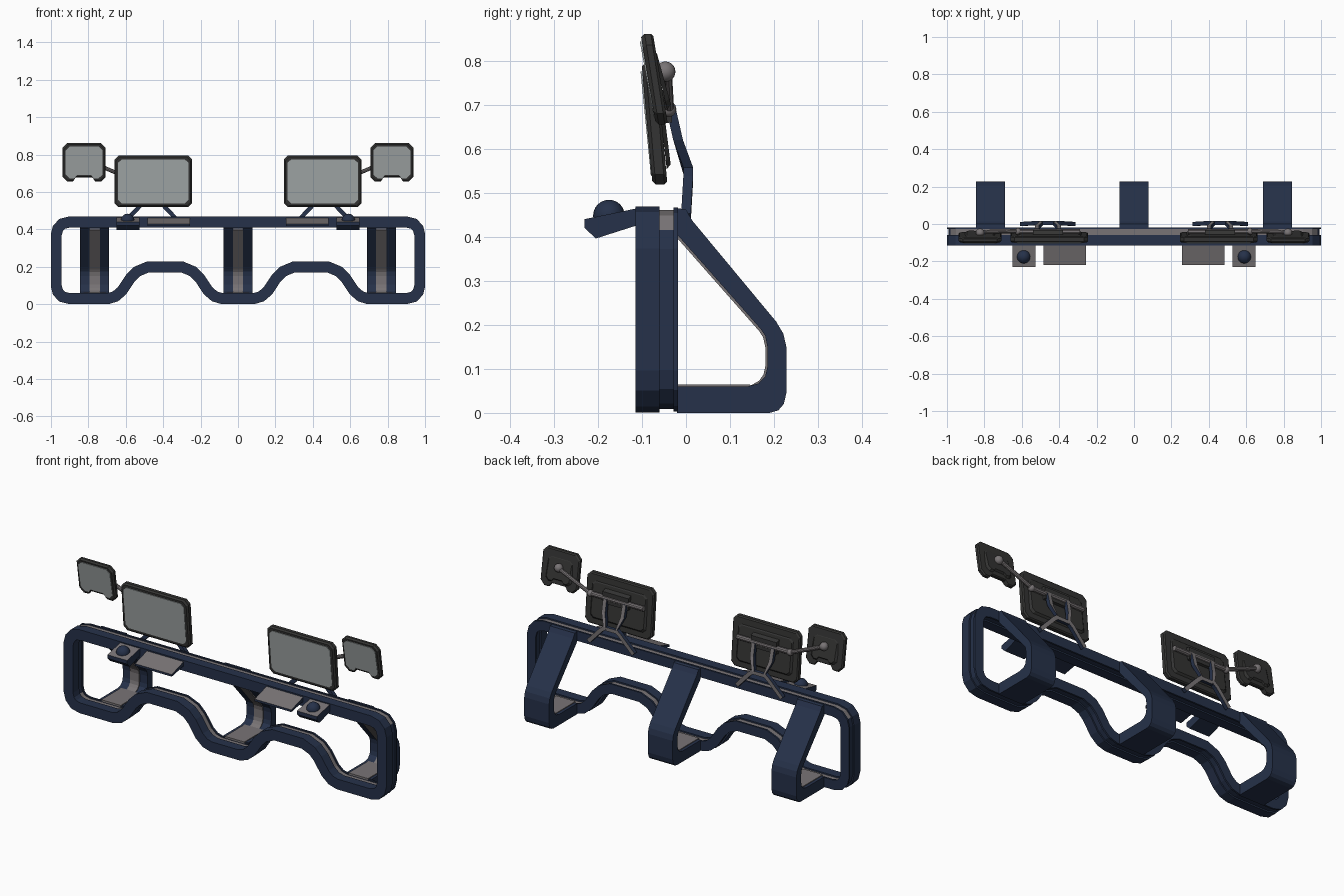
import bpy, bmesh, math
from mathutils import Vector

if "Cube" in bpy.data.objects:
    bpy.data.objects.remove(bpy.data.objects["Cube"])


def mat(name, c):
    m = bpy.data.materials.new(name)
    m.diffuse_color = (*c, 1)
    m.use_nodes = True
    m.node_tree.nodes["Principled BSDF"].inputs["Base Color"].default_value = m.diffuse_color
    return m


NAVY = mat("navy", (0.019, 0.031, 0.068))
GRAY = mat("warm_gray", (0.19, 0.175, 0.18))
DARK = mat("charcoal", (0.034, 0.034, 0.033))
GLASS = mat("screen_gray", (0.37, 0.40, 0.40))


def finish(name, bm, mats, rule=None, smooth=False):
    bmesh.ops.recalc_face_normals(bm, faces=bm.faces)
    bm.normal_update()
    if rule:
        for f in bm.faces:
            f.material_index = int(rule(f.normal))
    me = bpy.data.meshes.new(name)
    bm.to_mesh(me)
    bm.free()
    for m in mats:
        me.materials.append(m)
    if smooth:
        for p in me.polygons:
            p.use_smooth = True
    ob = bpy.data.objects.new(name, me)
    bpy.context.collection.objects.link(ob)
    return ob


def loft(name, rings, mats, rule=None, closed=False):
    """Join equal-length vertex rings; cap the ends, or close into a loop."""
    bm = bmesh.new()
    vs = [[bm.verts.new(p) for p in r] for r in rings]
    n, m = len(rings[0]), len(rings)
    for i in range(m if closed else m - 1):
        a, b = vs[i], vs[(i + 1) % m]
        for j in range(n):
            bm.faces.new((a[j], a[(j + 1) % n], b[(j + 1) % n], b[j]))
    if not closed:
        bm.faces.new(vs[0])
        bm.faces.new(vs[-1])
    return finish(name, bm, mats, rule)


def side_prism(name, yz, x0, x1, mats, rule=None):
    return loft(name, [[(x, y, z) for y, z in yz] for x in (x0, x1)], mats, rule)


def rod(name, a, b, r, mats, n=10, rule=None):
    a, b = Vector(a), Vector(b)
    d = (b - a).normalized()
    u = d.cross(Vector((0, 1, 0))).normalized()
    v = d.cross(u)
    ang = [math.tau * (i + 0.5) / n for i in range(n)]
    return loft(name, [[c + (u * math.cos(t) + v * math.sin(t)) * r for t in ang]
                       for c in (a, b)], mats, rule)


def ball(name, c, r, m):
    bm = bmesh.new()
    bmesh.ops.create_uvsphere(bm, u_segments=20, v_segments=12, radius=r)
    bmesh.ops.translate(bm, verts=bm.verts, vec=c)
    return finish(name, bm, [m], smooth=True)


def band(name, path, half, y0, y1, mats, rule=None):
    """Closed rectangular band following a path in x and z."""
    rings, n = [], len(path)
    for i in range(n):
        p0, p, p1 = (Vector(path[k % n]) for k in (i - 1, i, i + 1))
        d0, d1 = (p - p0).normalized(), (p1 - p).normalized()
        n0, n1 = Vector((-d0.y, d0.x)), Vector((-d1.y, d1.x))
        m = (n0 + n1).normalized()
        m = m * half / max(m.dot(n0), 0.5)
        a, b = p - m, p + m
        rings.append([(a.x, y0, a.y), (b.x, y0, b.y), (b.x, y1, b.y), (a.x, y1, a.y)])
    return loft(name, rings, mats, rule, closed=True)


# Wavy frame: right half of its centre line, mirrored to the left
half = [(0.085, 0.03), (0.125, 0.042), (0.16, 0.072), (0.205, 0.14), (0.24, 0.175),
        (0.30, 0.2), (0.48, 0.2), (0.54, 0.175), (0.575, 0.14), (0.62, 0.072),
        (0.655, 0.042), (0.695, 0.03), (0.90, 0.03), (0.94, 0.04), (0.963, 0.065),
        (0.972, 0.10), (0.972, 0.37), (0.963, 0.405), (0.94, 0.43), (0.90, 0.44)]
path = half + [(-x, z) for x, z in reversed(half)]
band("front_frame", path, 0.029, -0.115, -0.06, [NAVY])
band("frame_channel", path, 0.021, -0.06, -0.028, [NAVY, GRAY], lambda n: n.z > 0.3)
band("frame_back_rim", path, 0.027, -0.028, -0.018, [NAVY])

# Three rear support legs with a gray inner lining
outer = [(-0.02, 0.465), (0.0, 0.462), (0.014, 0.437), (0.205, 0.207), (0.221, 0.18),
         (0.228, 0.15), (0.228, 0.045), (0.222, 0.02), (0.21, 0.006), (0.19, 0)]
inner = [(0.14, 0.06), (0.165, 0.067), (0.18, 0.083), (0.185, 0.105),
         (0.185, 0.15), (0.18, 0.175), (0.17, 0.19), (-0.02, 0.405)]
lining = [(0.15, 0.064), (0.166, 0.073), (0.176, 0.087), (0.18, 0.105),
          (0.18, 0.15), (0.175, 0.172), (0.166, 0.186), (-0.02, 0.397)]
for x, side in ((-0.767, "left"), (0, "centre"), (0.767, "right")):
    side_prism(side + "_leg", outer + [(-0.02, 0), (-0.02, 0.06)] + inner,
               x - 0.077, x + 0.077, [NAVY])
    side_prism(side + "_leg_lining", lining + inner[::-1], x - 0.028, x + 0.028, [GRAY])
    side_prism(side + "_leg_floor", [(-0.03, 0.055), (0.145, 0.055), (0.145, 0.064),
               (-0.03, 0.064)], x - 0.06, x + 0.06, [GRAY])


def display(name, s, cx, cz, outline, ins, slope, yf, thick):
    """Tilted screen: dark housing with bevelled front, rear pad and glass."""
    def ring(y, dx, pts=outline):
        hx = max(p[0] for p in pts)
        hz = max(p[1] for p in pts)
        return [(s * (cx + px * (1 - dx / hx)), y + slope * pz, cz + pz * (1 - dx / hz))
                for px, pz in pts]
    loft(name + "_housing", [ring(yf, 0.008), ring(yf + 0.008, 0),
         ring(yf + thick - 0.006, 0), ring(yf + thick, 0.006)], [DARK])
    loft(name + "_pad", [ring(yf + thick - 0.001, 0.035), ring(yf + thick + 0.008, 0.045)],
         [DARK])
    loft(name + "_glass", [ring(yf - 0.003, ins), ring(yf + 0.002, ins)], [GLASS])


def chamfered(hx, hz, c, notch=0, nw=0.045):
    pts = [(hx - c, hz), (hx, hz - c), (hx, -hz + c), (hx - c, -hz)]
    if notch:
        pts += [(nw + notch * 0.7, -hz), (nw, -hz + notch), (-nw, -hz + notch),
                (-nw - notch * 0.7, -hz)]
    return pts + [(-hx + c, -hz), (-hx, -hz + c), (-hx, hz - c), (-hx + c, hz)]


back_gray = lambda n: n.y > 0.5
for s, side in ((-1, "left"), (1, "right")):
    # Screens
    display(side + "_main_screen", s, 0.453, 0.657, chamfered(0.208, 0.138, 0.022),
            0.02, -0.085, -0.0885, 0.034)
    display(side + "_small_screen", s, 0.823, 0.758, chamfered(0.115, 0.103, 0.025, 0.022),
            0.017, -0.155, -0.086, 0.028)

    # Mounting bar, clips and splayed stand behind the main screen
    rod(side + "_mount_bar", (s * 0.29, -0.04, 0.69), (s * 0.63, -0.04, 0.69), 0.014, [GRAY])
    side_prism(side + "_mount_clip", [(-0.062, 0.655), (-0.032, 0.66), (-0.032, 0.725),
               (-0.062, 0.735)], s * 0.38, s * 0.54, [DARK])
    for t in (-1, 1):
        stand = [(0.46 + t * 0.06, -0.034, 0.69), (0.46 + t * 0.058, -0.018, 0.62),
                 (0.46 + t * 0.035, 0.005, 0.55), (0.46 + t * 0.06, 0.005, 0.53),
                 (0.46 + t * 0.14, 0.0, 0.445)]
        w = 0.011
        rings = []
        for i, (x, y, z) in enumerate(stand):
            wx, wz = (w, 0) if i < 2 else (w * 0.75, t * w * 0.7)
            rings.append([(s * (x - wx), y - w, z - wz), (s * (x + wx), y - w, z + wz),
                          (s * (x + wx), y + w, z + wz), (s * (x - wx), y + w, z - wz)])
        loft(side + "_stand_tube", rings, [NAVY, GRAY], back_gray)
    rod(side + "_stand_crossbar", (s * 0.42, 0.005, 0.545), (s * 0.50, 0.005, 0.545),
        0.014, [NAVY, GRAY], 4, back_gray)

    # Arm holding the small screen
    rod(side + "_screen_arm", (s * 0.62, -0.038, 0.69), (s * 0.823, -0.043, 0.775),
        0.011, [GRAY])
    ball(side + "_arm_inner_joint", (s * 0.62, -0.04, 0.69), 0.018, GRAY)
    ball(side + "_arm_outer_joint", (s * 0.823, -0.047, 0.775), 0.023, GRAY)

    # Sloping control shelf and trackball base on the front
    up_gray = lambda n: n.z > 0.5
    side_prism(side + "_control_shelf", [(-0.114, 0.462), (-0.22, 0.43), (-0.22, 0.418),
               (-0.114, 0.438)], s * 0.257, s * 0.485, [NAVY, GRAY], up_gray)
    side_prism(side + "_trackball_base", [(-0.114, 0.464), (-0.23, 0.44), (-0.23, 0.42),
               (-0.205, 0.396), (-0.114, 0.425)], s * 0.527, s * 0.65, [NAVY, GRAY], up_gray)
    ball(side + "_trackball", (s * 0.59, -0.175, 0.448), 0.036, NAVY)
